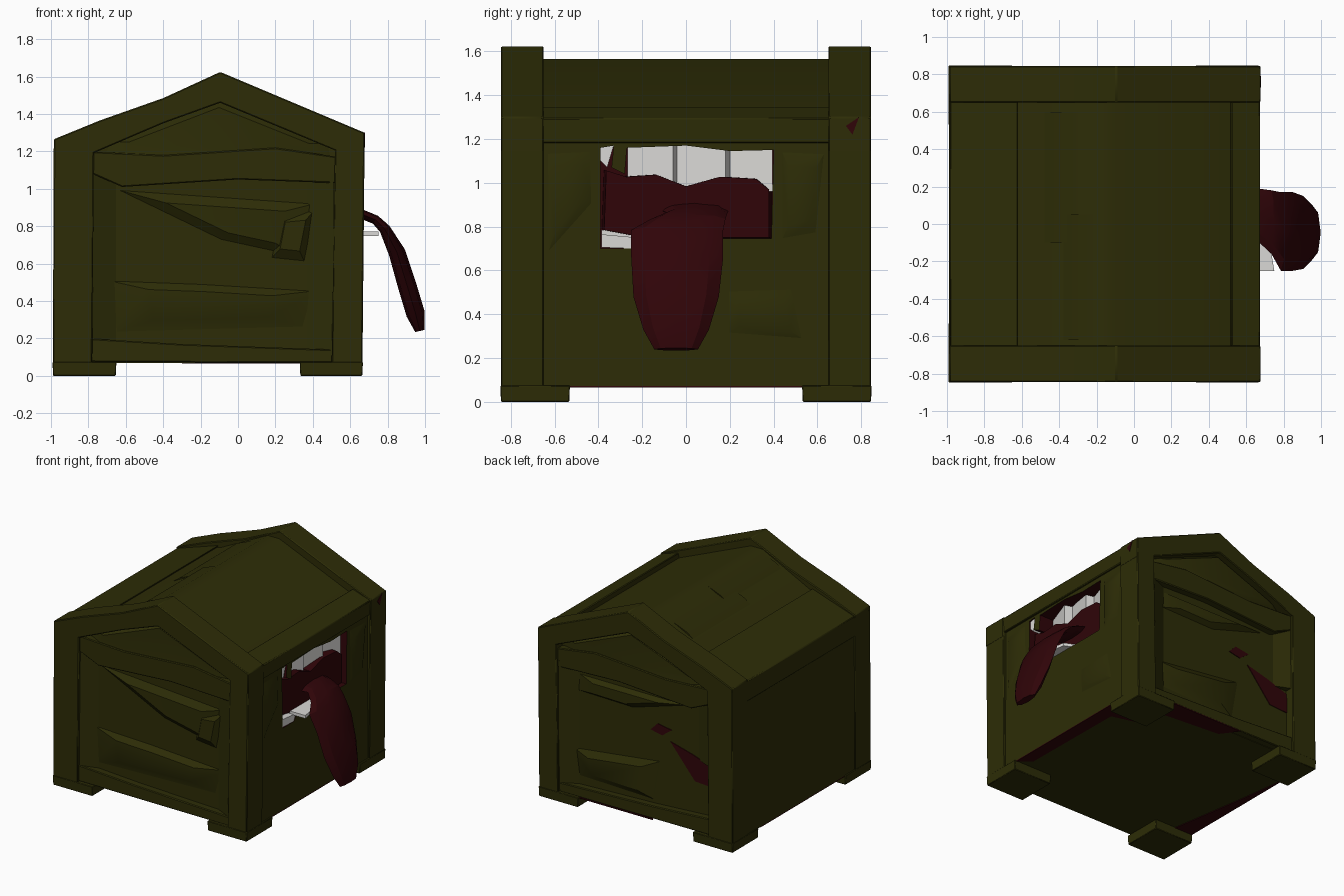
import bpy, bmesh, math
from mathutils import Vector

if "Cube" in bpy.data.objects:
    bpy.data.objects.remove(bpy.data.objects["Cube"], do_unlink=True)


def material(name, rgb):
    m = bpy.data.materials.new(name)
    m.use_nodes = True
    m.diffuse_color = (*rgb, 1)
    bsdf = m.node_tree.nodes["Principled BSDF"]
    bsdf.inputs["Base Color"].default_value = (*rgb, 1)
    bsdf.inputs["Roughness"].default_value = 0.9
    return m


OLIVE = material("olive wood", (0.026, 0.0255, 0.002))
RED = material("dark red flesh", (0.029, 0.0013, 0.0025))
WHITE = material("tooth white", (0.7, 0.69, 0.67))


def finish(name, bm, mat, bevel=0, angle=35):
    bmesh.ops.recalc_face_normals(bm, faces=bm.faces)
    me = bpy.data.meshes.new(name)
    bm.to_mesh(me)
    bm.free()
    me.materials.append(mat)
    ob = bpy.data.objects.new(name, me)
    bpy.context.collection.objects.link(ob)
    bpy.ops.object.select_all(action="DESELECT")
    ob.select_set(True)
    bpy.context.view_layer.objects.active = ob
    if bevel:
        mod = ob.modifiers.new("worn edges", "BEVEL")
        mod.width, mod.segments = bevel, 1
    bpy.ops.object.shade_smooth_by_angle(angle=math.radians(angle))
    return ob


def prism(name, pts, axis, lo, hi, mat=OLIVE, bevel=0.0, shrink=1.0):
    """Extrude a 2D outline along an axis; the hi cap may be shrunk."""
    place = {"x": lambda a, b, d: (d, a, b),
             "y": lambda a, b, d: (a, d, b),
             "z": lambda a, b, d: (a, b, d)}[axis]
    ca = sum(p[0] for p in pts) / len(pts)
    cb = sum(p[1] for p in pts) / len(pts)
    bm = bmesh.new()
    low = [bm.verts.new(place(a, b, lo)) for a, b in pts]
    high = [bm.verts.new(place(ca + (a - ca) * shrink, cb + (b - cb) * shrink, hi))
            for a, b in pts]
    bm.faces.new(low)
    bm.faces.new(high)
    for i in range(len(pts)):
        j = (i + 1) % len(pts)
        bm.faces.new((low[i], low[j], high[j], high[i]))
    return finish(name, bm, mat, bevel)


def rect(a0, a1, b0, b1):
    return [(a0, b0), (a1, b0), (a1, b1), (a0, b1)]


# Chest body with a gabled lid
body = prism("chest_body", [(-0.985, 0.07), (0.655, 0.07), (0.65, 1.25), (-0.1, 1.565),
                            (-0.2, 1.565), (-0.6, 1.365), (-0.98, 1.24)], "y", -0.77, 0.77)

# Mouth pocket cut into the side
body.data.materials.append(RED)
cutter = prism("mouth_cutter", [(-0.39, 0.7), (-0.25, 0.7), (-0.22, 0.745), (0.39, 0.745),
                                (0.4, 1.15), (0.2, 1.145), (0, 1.17), (-0.27, 1.16),
                                (-0.28, 1.04), (-0.34, 1.07), (-0.33, 1.17), (-0.39, 1.16)],
               "x", 0.45, 0.9, RED)
cut = body.modifiers.new("mouth", "BOOLEAN")
cut.object, cut.operation, cut.solver = cutter, "DIFFERENCE", "EXACT"
cut.material_mode = "TRANSFER"
bpy.context.view_layer.objects.active = body
bpy.ops.object.modifier_apply(modifier="mouth")
bpy.data.objects.remove(cutter, do_unlink=True)

# End frames: posts, gable, cross beam and sill, mirrored front to back
frame = {
    "right_post": ([(0.5, 0.03), (0.665, 0.03), (0.677, 1.26), (0.52, 1.3)], 0.65),
    "left_post": ([(-0.99, 0.03), (-0.78, 0.03), (-0.77, 1.25), (-0.985, 1.24)], 0.65),
    "gable": ([(0.677, 1.14), (0.677, 1.3), (-0.095, 1.625), (-0.4, 1.485), (-0.74, 1.365),
               (-0.985, 1.265), (-0.985, 1.1), (-0.4, 1.35), (-0.095, 1.46)], 0.65),
    "cross_beam": ([(-0.8, 1.09), (-0.62, 1.01), (0, 1.05), (0.54, 1.03),
                    (0.54, 1.17), (0.2, 1.22), (-0.4, 1.18), (-0.8, 1.2)], 0.7),
    "sill": ([(-0.8, 0.075), (0.52, 0.07), (0.52, 0.14), (-0.3, 0.17), (-0.8, 0.2)], 0.7),
}
for side, s, lining_base in (("front", -1, 0.1), ("back", 1, 0.6)):
    for part, (pts, inner) in frame.items():
        outer = 0.845 if inner < 0.7 else 0.825
        prism(f"{side}_{part}", pts, "y", s * inner, s * outer, bevel=0.006)
    # Filled gable and chamfered linings that slope from the posts to the panel
    prism(f"{side}_gable_panel", [(-0.75, 1.15), (0.52, 1.15), (0.5, 1.24), (-0.1, 1.48),
                                  (-0.7, 1.25)], "y", s * 0.76, s * 0.815, shrink=0.8)
    prism(f"{side}_right_lining", [(0.36, s * 0.765), (0.51, s * 0.765), (0.51, s * 0.83)],
          "z", 0.1, 1.08)
    prism(f"{side}_left_lining", [(-0.64, s * 0.765), (-0.79, s * 0.765), (-0.79, s * 0.83)],
          "z", lining_base, 1.08)

# Feet
for side, x0, x1 in (("left", -0.992, -0.65), ("right", 0.33, 0.668)):
    for end, s in (("front", -1), ("back", 1)):
        pts = rect(x0, x1, min(s * 0.53, s * 0.848), max(s * 0.53, s * 0.848))
        prism(f"{end}_{side}_foot", pts, "z", 0.075, 0.0, bevel=0.004, shrink=0.98)

# Eaves along the sides
prism("right_eave", [(0.5, 1.2), (0.668, 1.18), (0.675, 1.295), (0.52, 1.345)],
      "y", -0.7, 0.7, bevel=0.006)
prism("left_eave", [(-0.988, 1.1), (-0.85, 1.1), (-0.62, 1.375), (-0.983, 1.255)],
      "y", -0.7, 0.7, bevel=0.006)

# Splintered boards raised off the panels
front_boards = [
    [(-0.7, 1.01), (0.45, 0.93), (0.36, 0.62), (-0.1, 0.72)],
    [(-0.74, 0.52), (-0.2, 0.5), (0.46, 0.46), (0.4, 0.25), (-0.7, 0.22)],
    [(0.17, 0.62), (0.36, 0.6), (0.42, 0.9), (0.22, 0.88)],
]
back_boards = [
    [(-0.36, 0.52), (0.46, 0.42), (0.4, 0.2), (-0.3, 0.18)],
    [(-0.6, 1.0), (0.4, 1.0), (0.42, 0.86), (-0.1, 0.85)],
]
for side, s, boards in (("front", -1, front_boards), ("back", 1, back_boards)):
    for i, pts in enumerate(boards):
        prism(f"{side}_board_{i + 1}", pts, "y", s * 0.76, s * 0.805, shrink=0.55)

side_boards = [
    [(0.17, 0.52), (0.5, 0.53), (0.56, 0.27), (0.17, 0.3)],
    [(0.43, 0.72), (0.6, 0.75), (0.64, 1.15), (0.43, 1.16)],
    [(-0.64, 0.65), (-0.42, 0.9), (-0.43, 1.16), (-0.64, 1.15)],
]
for i, pts in enumerate(side_boards):
    prism(f"right_side_board_{i + 1}", pts, "x", 0.645, 0.668, shrink=0.6)


# Rough boards on the left roof slope
def roof_board(name, y0, y1, x0, x1):
    lift = lambda x: 1.365 + (x + 0.6) * 0.5
    mid = (x0 + x1) / 2
    prism(name, [(x0, lift(x0) - 0.02), (x1, lift(x1) - 0.02),
                 (x1, lift(x1)), (mid, lift(mid) + 0.012)], "y", y0, y1)


roof_board("roof_board_front", -0.62, 0.05, -0.45, -0.22)
roof_board("roof_board_back", -0.1, 0.6, -0.56, -0.3)

# Flesh showing through the back panel, the eave and along the base
for name, pts in (
        ("large", [(-0.78, 0.42), (-0.62, 0.43), (-0.41, 0.68), (-0.6, 0.63), (-0.78, 0.57)]),
        ("small", [(-0.42, 0.77), (-0.34, 0.71), (-0.24, 0.73), (-0.3, 0.79)])):
    prism(f"back_flesh_{name}", pts, "y", 0.768, 0.776, RED)
prism("eave_flesh", [(0.73, 1.26), (0.76, 1.22), (0.79, 1.3)], "x", 0.672, 0.68, RED)
for name, pts in (
        ("right", [(0.655, -0.53), (0.655, 0.83), (-0.3, 0.83), (-0.2, 0.7), (0.27, 0.66),
                   (0.29, 0.47), (0.55, 0.4), (0.56, -0.45)]),
        ("left", [(-0.985, -0.53), (-0.985, 0.5), (-0.93, 0.1), (-0.83, -0.53)])):
    prism(f"base_flesh_{name}", pts, "z", 0.072, 0.065, RED)

# Upper teeth: a saw-tooth row slanting across the mouth
prism("upper_teeth", [(0.44, -0.268), (0.53, -0.268), (0.6, -0.06), (0.54, -0.04),
                      (0.6, 0.18), (0.54, 0.2), (0.6, 0.395), (0.44, 0.395)],
      "z", 0.96, 1.17, WHITE)
prism("upper_corner_tooth", [(-0.39, 1.16), (-0.39, 1.1), (-0.36, 1.07), (-0.33, 1.17)],
      "x", 0.44, 0.64, WHITE)

# Lower teeth: a stepped ledge and a long plate beneath the tongue
prism("lower_ledge", [(-0.385, 0.705), (-0.25, 0.7), (-0.22, 0.75), (-0.385, 0.765)],
      "x", 0.44, 0.65, WHITE)
prism("lower_step", [(-0.385, 0.75), (-0.24, 0.745), (-0.24, 0.775), (-0.385, 0.785)],
      "x", 0.44, 0.6, WHITE)
prism("lower_plate", [(0.55, -0.25), (0.75, -0.25), (0.7, 0.05), (0.55, 0.12)],
      "z", 0.748, 0.772, WHITE)

# Gum mass filling the mouth behind the tongue
prism("gums", [(-0.385, 0.78), (-0.2, 0.745), (0.39, 0.745), (0.39, 0.97), (0.33, 1.02),
               (0.16, 1.03), (0, 0.985), (-0.14, 1.04), (-0.28, 1.03), (-0.375, 1.06)],
      "x", 0.44, 0.62, RED, shrink=0.97)

# Tongue: cross-sections along a drooping path (x, z, y centre, half width, half thickness)
path = [(0.5, 0.89, 0.02, 0.18, 0.06), (0.66, 0.865, 0.05, 0.14, 0.025),
        (0.735, 0.835, 0.01, 0.17, 0.025), (0.785, 0.785, -0.04, 0.21, 0.03),
        (0.85, 0.66, -0.04, 0.21, 0.045), (0.905, 0.48, -0.045, 0.195, 0.05),
        (0.95, 0.33, -0.045, 0.15, 0.05), (0.972, 0.24, -0.045, 0.1, 0.025)]
bm = bmesh.new()
rings = []
for i, (x, z, y, w, t) in enumerate(path):
    a, b = path[max(i - 1, 0)], path[min(i + 1, len(path) - 1)]
    run = Vector((b[0] - a[0], 0, b[1] - a[1])).normalized()
    up = Vector((-run.z, 0, run.x))
    ring = []
    for k in range(8):
        ang = math.tau * k / 8
        off = up * math.sin(ang) * t
        ring.append(bm.verts.new((x + off.x, y + math.cos(ang) * w, z + off.z)))
    rings.append(ring)
for r0, r1 in zip(rings, rings[1:]):
    for k in range(8):
        bm.faces.new((r0[k], r0[(k + 1) % 8], r1[(k + 1) % 8], r1[k]))
bm.faces.new(rings[0])
bm.faces.new(rings[-1])
finish("tongue", bm, RED, angle=20)
